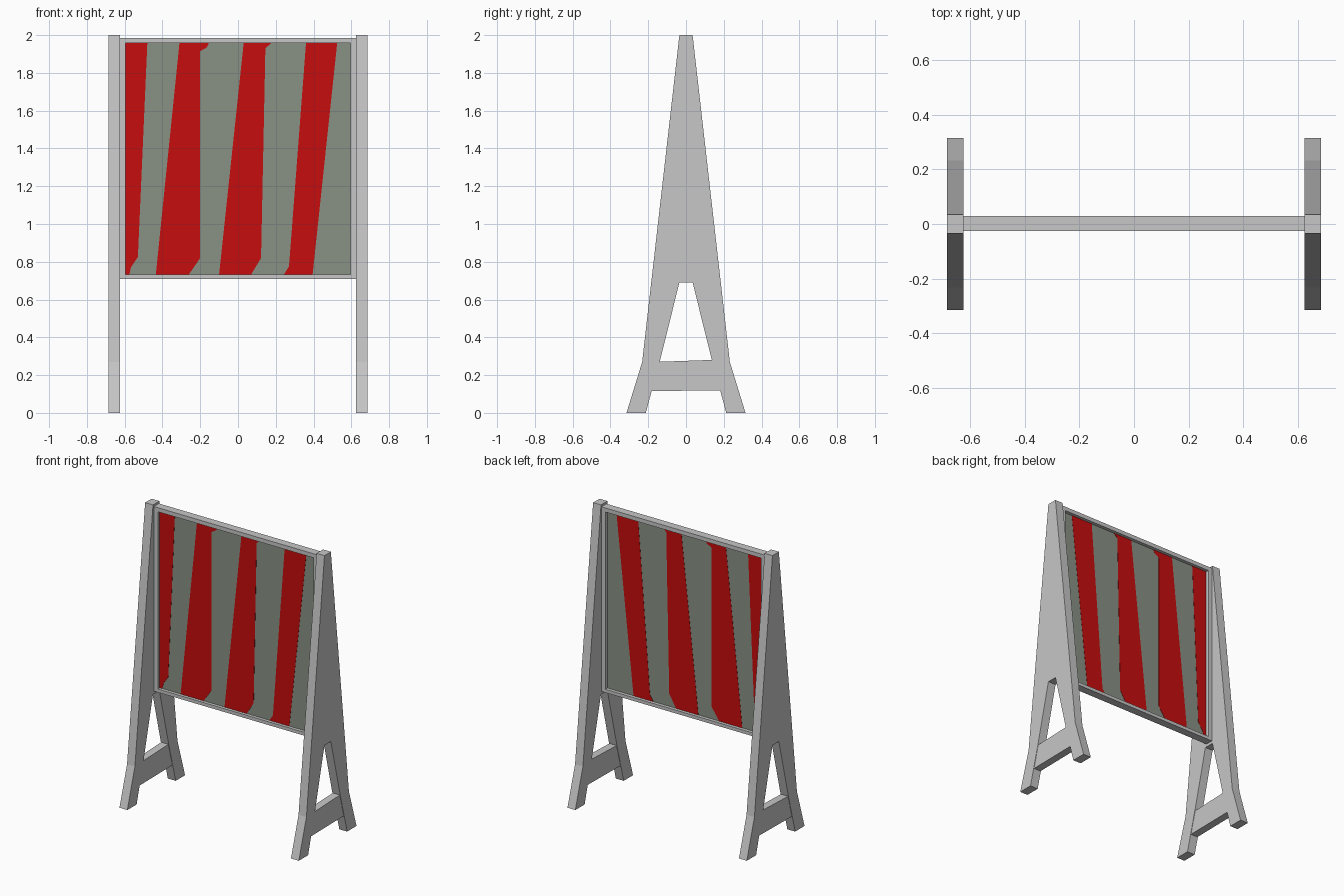
import bpy, bmesh

if "Cube" in bpy.data.objects:
    bpy.data.objects.remove(bpy.data.objects["Cube"])


def material(name, rgb):
    m = bpy.data.materials.new(name)
    m.diffuse_color = (*rgb, 1)
    m.use_nodes = True
    m.node_tree.nodes["Principled BSDF"].inputs["Base Color"].default_value = m.diffuse_color
    return m


GREY = material("light_grey", (0.57, 0.57, 0.57))
GREEN_GREY = material("green_grey", (0.25, 0.285, 0.235))
RED = material("red", (0.57, 0.004, 0.004))


def prism(name, outline, lo, hi, axis, mat):
    """Extrude a 2D outline along x (outline is y,z) or y (outline is x,z)."""
    bm = bmesh.new()
    place = (lambda a, b, t: (t, a, b)) if axis == "x" else (lambda a, b, t: (a, t, b))
    rings = [[bm.verts.new(place(a, b, t)) for a, b in outline] for t in (lo, hi)]
    bm.faces.new(rings[0])
    bm.faces.new(rings[1])
    n = len(outline)
    for i in range(n):
        j = (i + 1) % n
        bm.faces.new((rings[0][i], rings[0][j], rings[1][j], rings[1][i]))
    bmesh.ops.recalc_face_normals(bm, faces=bm.faces)
    me = bpy.data.meshes.new(name)
    bm.to_mesh(me)
    bm.free()
    me.materials.append(mat)
    ob = bpy.data.objects.new(name, me)
    bpy.context.collection.objects.link(ob)
    return ob


def rect(a0, a1, b0, b1):
    return [(a0, b0), (a1, b0), (a1, b1), (a0, b1)]


# A-shaped side stands with a cross tie between the feet
half = [(0.035, 2.0), (0.232, 0.27), (0.315, 0.0), (0.213, 0.0), (0.137, 0.28), (0.035, 0.69)]
stand = half + [(-y, z) for y, z in reversed(half)]
tie = [(-0.16, 0.27), (0.155, 0.281), (0.20, 0.12), (-0.20, 0.115)]
for side, s in (("left", -1), ("right", 1)):
    prism(side + "_stand", stand, s * 0.625, s * 0.685, "x", GREY)
    prism(side + "_tie", tie, s * 0.628, s * 0.682, "x", GREY)

# Frame around the board
Y0, Y1 = -0.025, 0.03
prism("top_rail", rect(-0.627, 0.627, 1.957, 1.985), Y0, Y1, "y", GREY)
prism("bottom_rail", rect(-0.627, 0.627, 0.71, 0.733), Y0, Y1, "y", GREY)
for side, s in (("left", -1), ("right", 1)):
    prism(side + "_stile", rect(s * 0.595, s * 0.627, 0.733, 1.957), Y0, Y1, "y", GREY)

# Board, with the red stripes showing on both faces
prism("board", rect(-0.6, 0.6, 0.73, 1.96), -0.003, 0.007, "y", GREEN_GREY)
T, B = 1.957, 0.733
stripes = [
    [(-0.595, T), (-0.48, T), (-0.53, 0.825), (-0.567, 0.77), (-0.575, B), (-0.595, B)],
    [(-0.31, T), (-0.155, T), (-0.165, 1.935), (-0.2, 1.915), (-0.2, 0.82), (-0.26, B), (-0.435, B)],
    [(0.03, T), (0.175, T), (0.145, 1.93), (0.122, 0.82), (0.07, B), (-0.10, B)],
    [(0.36, T), (0.525, T), (0.395, B), (0.243, B), (0.27, 0.775)],
]
for i, outline in enumerate(stripes):
    prism(f"stripe_{i + 1}", outline, -0.0045, 0.0085, "y", RED)
